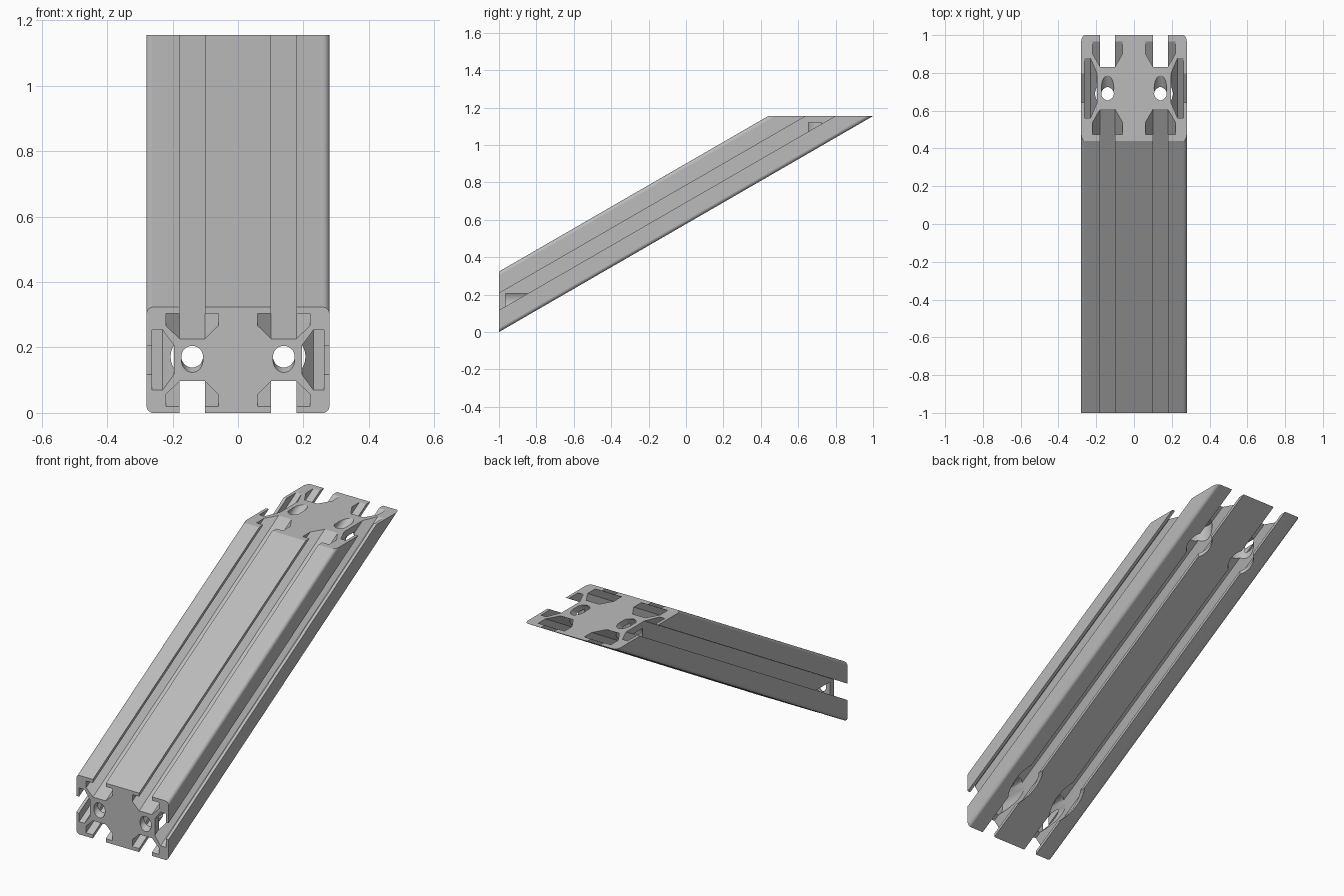
import bpy, bmesh, math
from mathutils import Vector, Matrix

if "Cube" in bpy.data.objects:
    bpy.data.objects.remove(bpy.data.objects["Cube"])

TILT = math.radians(30)
HEIGHT = 2 * math.tan(TILT)          # height of the level cut at the upper end
HALF_W, HALF_H, FILLET = 0.28, 0.14, 0.02
AXIS = Vector((0, math.cos(TILT), math.sin(TILT)))
BORE, HEAD, WEB = 0.033, 0.066, 0.035

grey = bpy.data.materials.new("aluminium grey")
grey.use_nodes = True
colour = (0.5, 0.5, 0.5, 1)
grey.diffuse_color = colour
grey.node_tree.nodes["Principled BSDF"].inputs["Base Color"].default_value = colour

# Half of a T-slot: (offset from slot centre, depth)
SLOT_HALF = [(0.039, 0), (0.039, 0.017), (0.08, 0.017), (0.08, 0.049), (0.039, 0.084)]
SLOT = [(-t, d) for t, d in SLOT_HALF] + SLOT_HALF[::-1]


def rail_outline():
    """Cross-section, walked side by side with a rounded corner after each."""
    points = []
    for side in range(4):
        turn = Matrix.Rotation(side * math.pi / 2, 2)
        along, away = (HALF_W, HALF_H) if side % 2 == 0 else (HALF_H, HALF_W)
        for centre in ((-0.14, 0.14) if side % 2 == 0 else (0,)):
            points += [turn @ Vector((centre + t, d - away)) for t, d in SLOT]
        for i in range(9):
            a = (i / 8 - 1) * math.pi / 2
            points.append(turn @ Vector((along - FILLET + FILLET * math.cos(a),
                                         -away + FILLET + FILLET * math.sin(a))))
    return points


def cutter(name, start, direction, radius, length):
    """Cylinder beginning at start and running along direction."""
    direction = Vector(direction).normalized()
    bpy.ops.mesh.primitive_cylinder_add(vertices=48, radius=radius, depth=length)
    ob = bpy.context.object
    ob.name = name
    ob.rotation_euler = direction.to_track_quat('Z', 'Y').to_euler()
    ob.location = Vector(start) + direction * length / 2
    ob.hide_render = True
    return ob


# Slanted rail: upright front end, level upper end
bm = bmesh.new()
front, back = [], []
for p in rail_outline():
    z = (p.y + HALF_H) / math.cos(TILT)
    front.append(bm.verts.new((p.x, -1, z)))
    back.append(bm.verts.new((p.x, -1 + (HEIGHT - z) / math.tan(TILT), HEIGHT)))
bm.faces.new(front)
bm.faces.new(back[::-1])
for i in range(len(front)):
    j = (i + 1) % len(front)
    bm.faces.new((front[i], back[i], back[j], front[j]))
bmesh.ops.recalc_face_normals(bm, faces=bm.faces)
mesh = bpy.data.meshes.new("slotted_rail")
bm.to_mesh(mesh)
bm.free()
mesh.materials.append(grey)
rail = bpy.data.objects.new("slotted_rail", mesh)
bpy.context.collection.objects.link(rail)

# Long bores, and a screw hole with a counterbore at each end
mid_z = HALF_H / math.cos(TILT)
hole_z = mid_z + WEB / 2 * math.tan(TILT)
hole_y = -1 + (HEIGHT - WEB / 2 - mid_z) / math.tan(TILT)
cutters = []
for x in (-0.14, 0.14):
    cutters += [
        cutter("bore", Vector((x, -1, mid_z)) - AXIS * 0.2, AXIS, BORE, 2.4),
        cutter("front_hole", (x, -1.1, hole_z), (0, 1, 0), BORE, 0.3),
        cutter("front_counterbore", (x, -1 + WEB, hole_z), (0, 1, 0), HEAD, 0.6),
        cutter("top_hole", (x, hole_y, HEIGHT + 0.1), (0, 0, -1), BORE, 0.3),
        cutter("top_counterbore", (x, hole_y, HEIGHT - WEB), (0, 0, -1), HEAD, 0.4),
    ]

bpy.ops.object.select_all(action='DESELECT')
rail.select_set(True)
bpy.context.view_layer.objects.active = rail
for tool in cutters:
    cut = rail.modifiers.new(tool.name, 'BOOLEAN')
    cut.operation, cut.solver, cut.object = 'DIFFERENCE', 'EXACT', tool
    bpy.ops.object.modifier_apply(modifier=cut.name)
    bpy.data.objects.remove(tool)

# Smooth fillets and bores, crisp edges elsewhere
bpy.ops.object.shade_smooth_by_angle(angle=math.radians(25))
rail.modifiers.new("flat_sides", 'WEIGHTED_NORMAL').keep_sharp = True
